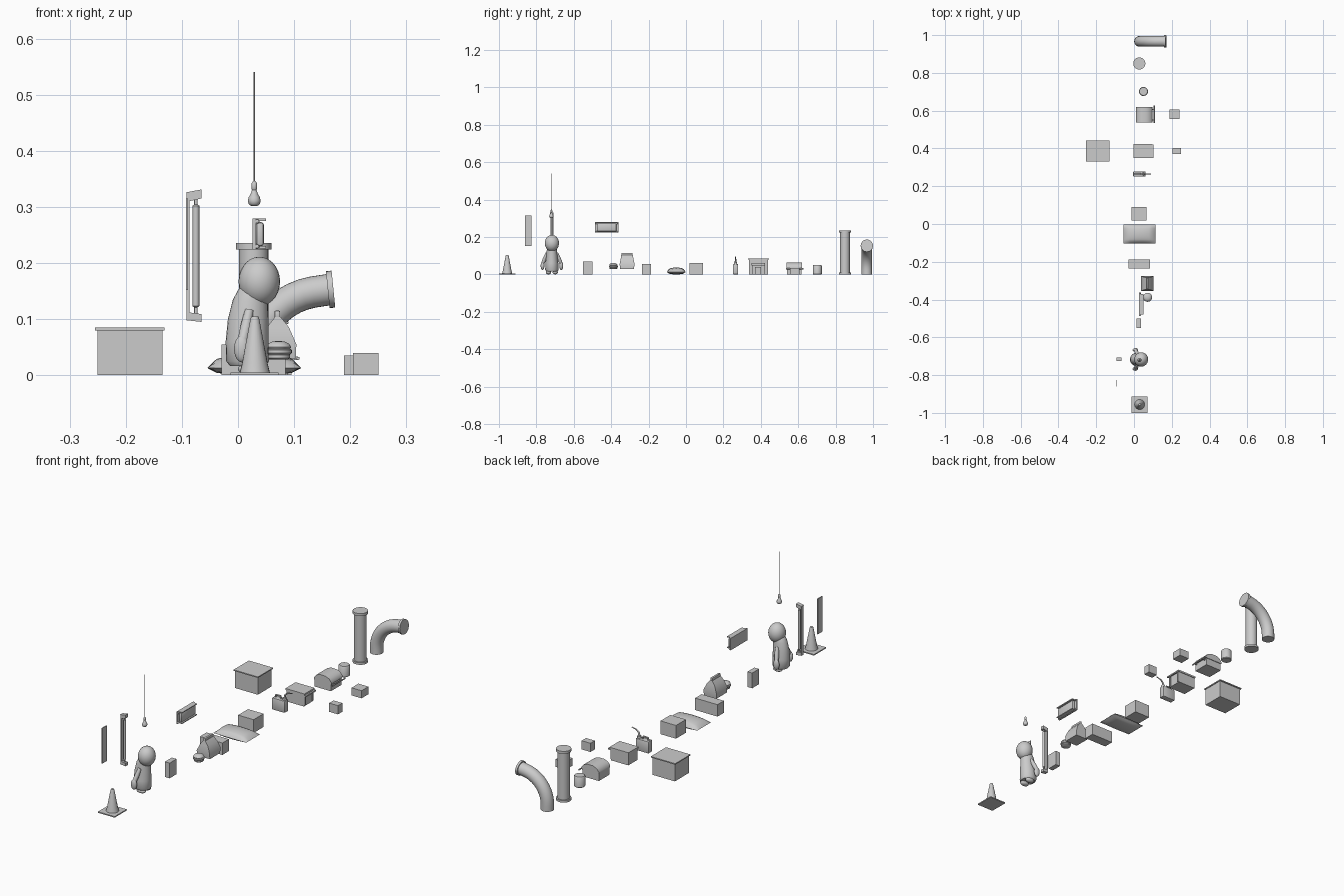
import bpy, bmesh, math
from mathutils import Vector


def finish(name, bm, smooth=True):
    bmesh.ops.recalc_face_normals(bm, faces=bm.faces)
    me = bpy.data.meshes.new(name)
    bm.to_mesh(me)
    bm.free()
    ob = bpy.data.objects.new(name, me)
    bpy.context.collection.objects.link(ob)
    if smooth:
        bpy.ops.object.select_all(action='DESELECT')
        ob.select_set(True)
        bpy.context.view_layer.objects.active = ob
        bpy.ops.object.shade_smooth_by_angle(angle=math.radians(40))
    return ob


def box(name, x, y, z, bevel=0.0):
    """Box from (min, max) ranges."""
    bm = bmesh.new()
    bmesh.ops.create_cube(bm, size=1)
    for v in bm.verts:
        v.co = Vector([(r[0] + r[1]) / 2 + c * (r[1] - r[0]) for c, r in zip(v.co, (x, y, z))])
    if bevel:
        bmesh.ops.bevel(bm, geom=bm.edges[:], offset=bevel, segments=2, profile=0.5, affect='EDGES')
    return finish(name, bm)


def skin(name, loops):
    """Bridge closed loops of equal length and cap both ends."""
    bm = bmesh.new()
    rings = [[bm.verts.new(p) for p in loop] for loop in loops]
    n = len(rings[0])
    for a, b in zip(rings, rings[1:]):
        for i in range(n):
            j = (i + 1) % n
            bm.faces.new((a[i], a[j], b[j], b[i]))
    bm.faces.new(rings[0])
    bm.faces.new(rings[-1])
    return finish(name, bm)


def stack(name, sections, y, n=24):
    """Loft horizontal ellipses given as (x, z, rx, ry)."""
    angles = [2 * math.pi * i / n for i in range(n)]
    return skin(name, [[(x + rx * math.cos(t), y + ry * math.sin(t), z) for t in angles]
                       for x, z, rx, ry in sections])


def lathe(name, x, y, profile, n=24):
    return stack(name, [(x, z, r, r) for r, z in profile], y, n)


def prism(name, profile, y):
    """Extrude an (x, z) outline along y."""
    return skin(name, [[(px, v, pz) for px, pz in profile] for v in y])


def tube(name, path, r, n=12):
    """Sweep a circle along a path lying in the xz plane; r may be a list."""
    pts = [Vector(p) for p in path]
    loops = []
    for i, p in enumerate(pts):
        d = (pts[min(i + 1, len(pts) - 1)] - pts[max(i - 1, 0)]).normalized()
        u = Vector((1, 0, 0)) if abs(d.y) > 0.8 else Vector((0, 1, 0))
        u = (u - d * u.dot(d)).normalized()
        w = d.cross(u)
        rr = r[i] if isinstance(r, (list, tuple)) else r
        loops.append([p + rr * (math.cos(t) * u + math.sin(t) * w)
                      for t in (2 * math.pi * k / n for k in range(n))])
    return skin(name, loops)


def ball(name, c, r):
    bm = bmesh.new()
    bmesh.ops.create_uvsphere(bm, u_segments=24, v_segments=14, radius=1)
    for v in bm.verts:
        v.co = Vector([c[i] + v.co[i] * r[i] for i in range(3)])
    return finish(name, bm)


# traffic cone
box("cone_base", (-0.013, 0.072), (-1, -0.912), (0, 0.005))
lathe("cone_body", 0.03, -0.956, [(0.027, 0.004), (0.023, 0.02), (0.008, 0.1), (0.006, 0.105)])

# wall poster
box("poster", (-0.093, -0.089), (-0.86, -0.826), (0.152, 0.315))

# vertical strip light
box("strip_light_back", (-0.092, -0.086), (-0.725, -0.709), (0.1, 0.323))
for z0, z1, zi in ((0.098, 0.112, 0.109), (0.326, 0.31, 0.315)):
    prism("strip_light_cap", [(-0.092, z0), (-0.065, z0 + (zi - z1)), (-0.065, zi), (-0.088, z1)],
          (-0.726, -0.708))
lathe("strip_light_tube", -0.075, -0.717,
      [(0.003, 0.106), (0.003, 0.121), (0.006, 0.123), (0.006, 0.302), (0.003, 0.304), (0.003, 0.318)], 16)

# hanging bulb
tube("lamp_wire", [(0.029, -0.72, 0.34), (0.029, -0.72, 0.54)], 0.001, 8)
lathe("lamp_socket", 0.029, -0.72, [(0.003, 0.329), (0.005, 0.332), (0.005, 0.342), (0.002, 0.346)], 16)
lathe("lamp_bulb", 0.029, -0.72, [(0.006, 0.302), (0.01, 0.305), (0.0115, 0.311), (0.01, 0.317),
                                  (0.006, 0.324), (0.0035, 0.332)], 16)

# mascot figure leaning forward
CY = -0.717
stack("figure_body", [(0.018, 0.016, 0.032, 0.03), (0.017, 0.025, 0.038, 0.036), (0.016, 0.06, 0.038, 0.034),
                      (0.018, 0.1, 0.036, 0.03), (0.022, 0.135, 0.031, 0.027), (0.028, 0.155, 0.026, 0.024),
                      (0.034, 0.165, 0.02, 0.02)], CY)
ball("figure_head", (0.038, CY, 0.167), (0.037, 0.038, 0.044))
for s in (-1, 1):
    tube("figure_arm", [(0.02, CY + s * 0.025, 0.115), (0.014, CY + s * 0.038, 0.085),
                        (0.008, CY + s * 0.048, 0.06)], [0.008, 0.01, 0.009])
    ball("figure_hand", (0.007, CY + s * 0.05, 0.047), (0.014, 0.01, 0.024))
    ball("figure_foot", (0.022, CY + s * 0.018, 0.011), (0.022, 0.014, 0.011))

# plain boxes
box("upright_carton", (0.013, 0.037), (-0.55, -0.5), (0, 0.07))
box("long_carton", (-0.029, 0.085), (-0.235, -0.188), (0, 0.055))
box("square_carton", (-0.012, 0.067), (0.018, 0.09), (0, 0.061))
box("small_block_a", (0.189, 0.24), (0.556, 0.606), (0, 0.035))
box("small_block_b", (0.205, 0.25), (0.37, 0.402), (0, 0.04))

# wall lamp
box("wall_lamp_plate", (0.026, 0.032), (-0.486, -0.362), (0.224, 0.279))
box("wall_lamp_shade", (0.032, 0.046), (-0.476, -0.372), (0.23, 0.273), 0.005)
for y in (-0.482, -0.366):
    for z in (0.229, 0.274):
        ball("wall_lamp_bolt", (0.034, y, z), (0.004, 0.004, 0.004))
for z in (0.226, 0.275):
    box("wall_lamp_rail", (0.026, 0.05), (-0.478, -0.37), (z, z + 0.004))

# burger
lathe("burger_bottom_bun", 0.072, -0.388, [(0.017, 0.028), (0.021, 0.031), (0.021, 0.036), (0.018, 0.038)])
lathe("burger_patty", 0.072, -0.388, [(0.021, 0.037), (0.024, 0.04), (0.024, 0.045), (0.021, 0.047)])
lathe("burger_top_bun", 0.072, -0.388, [(0.021, 0.047), (0.023, 0.05), (0.019, 0.056), (0.011, 0.06), (0.002, 0.061)])

# folded food bag
skin("bag_body", [[(0.071 + sx * hx, -0.315 + sy * hy, z) for sx, sy in ((-1, -1), (1, -1), (1, 1), (-1, 1))]
                  for hx, hy, z in ((0.032, 0.037, 0.03), (0.033, 0.04, 0.055), (0.02, 0.034, 0.085), (0.005, 0.031, 0.104))])
box("bag_fold", (0.065, 0.075), (-0.345, -0.285), (0.1, 0.115), 0.002)

# sandbag, a grid pillow with pinched rim
bm = bmesh.new()
bmesh.ops.create_cube(bm, size=2)
bmesh.ops.subdivide_edges(bm, edges=bm.edges[:], cuts=9, use_grid_fill=True)
for v in bm.verts:
    x, y, z = v.co
    puff = ((1 - x * x) * (1 - y * y)) ** 0.4 if abs(x) < 0.999 and abs(y) < 0.999 else 0
    v.co = (0.029 + x * 0.084, -0.052 + y * 0.05, 0.013 + z * (0.024 if z > 0 else 0.013) * puff)
bmesh.ops.remove_doubles(bm, verts=bm.verts[:], dist=0.0001)
finish("sandbag", bm)

# fuel can with handle and spout
box("fuel_can_body", (-0.004, 0.062), (0.251, 0.279), (0, 0.055), 0.004)
tube("fuel_can_handle", [(0.004, 0.265, 0.052), (0.008, 0.265, 0.066), (0.032, 0.265, 0.066), (0.036, 0.265, 0.052)], 0.004, 8)
lathe("fuel_can_cap", 0.052, 0.265, [(0.009, 0.053), (0.009, 0.063), (0.006, 0.066)], 16)
tube("fuel_can_spout", [(0.052, 0.265, 0.06), (0.055, 0.265, 0.078), (0.066, 0.265, 0.088), (0.09, 0.265, 0.094)],
     [0.005, 0.004, 0.003, 0.002], 10)

# lidded crate, large
box("large_crate_body", (-0.25, -0.135), (0.337, 0.438), (0, 0.08))
box("large_crate_lid", (-0.255, -0.131), (0.332, 0.443), (0.08, 0.085))

# case with frame and pull bar
box("case_body", (0, 0.089), (0.352, 0.42), (0, 0.052))
box("case_lid", (-0.003, 0.094), (0.349, 0.423), (0.052, 0.06))
for y in (0.358, 0.414):
    box("case_frame", (0.088, 0.093), (y - 0.004, y + 0.004), (0.004, 0.052))
box("case_pull_bar", (0.095, 0.102), (0.35, 0.422), (0.047, 0.053))
for y in (0.362, 0.41):
    box("case_bar_arm", (0.086, 0.098), (y - 0.003, y + 0.003), (0.047, 0.053))

# domed chest with pull bar
box("chest_body", (0.012, 0.095), (0.54, 0.617), (0, 0.034))
prism("chest_lid", [(0.01, 0.034), (0.099, 0.034), (0.099, 0.042), (0.088, 0.056), (0.068, 0.064),
                    (0.04, 0.064), (0.021, 0.056), (0.01, 0.042)], (0.537, 0.62))
tube("chest_pull_bar", [(0.107, 0.534, 0.03), (0.107, 0.627, 0.03)], 0.003, 8)
for y in (0.55, 0.607):
    box("chest_bar_arm", (0.092, 0.107), (y - 0.003, y + 0.003), (0.027, 0.033))

# tin can
lathe("tin_can", 0.05, 0.702, [(0.021, 0), (0.024, 0.003), (0.024, 0.046), (0.021, 0.05)])

# straight pipe with flanges
lathe("straight_pipe", 0.028, 0.85, [(0.032, 0), (0.032, 0.01), (0.026, 0.01), (0.026, 0.224),
                                     (0.032, 0.224), (0.032, 0.236)], 32)

# elbow pipe with flange
arc = [(0.155 - 0.126 * math.cos(a), 0.967, 0.024 + 0.126 * math.sin(a))
       for a in (math.radians(d) for d in range(0, 86, 8))]
tube("elbow_pipe", [(0.029, 0.967, 0)] + arc + [(0.165, 0.967, 0.153)], 0.028, 28)
tube("elbow_flange", [(0.16, 0.967, 0.1525), (0.17, 0.967, 0.1535)], 0.033, 28)
